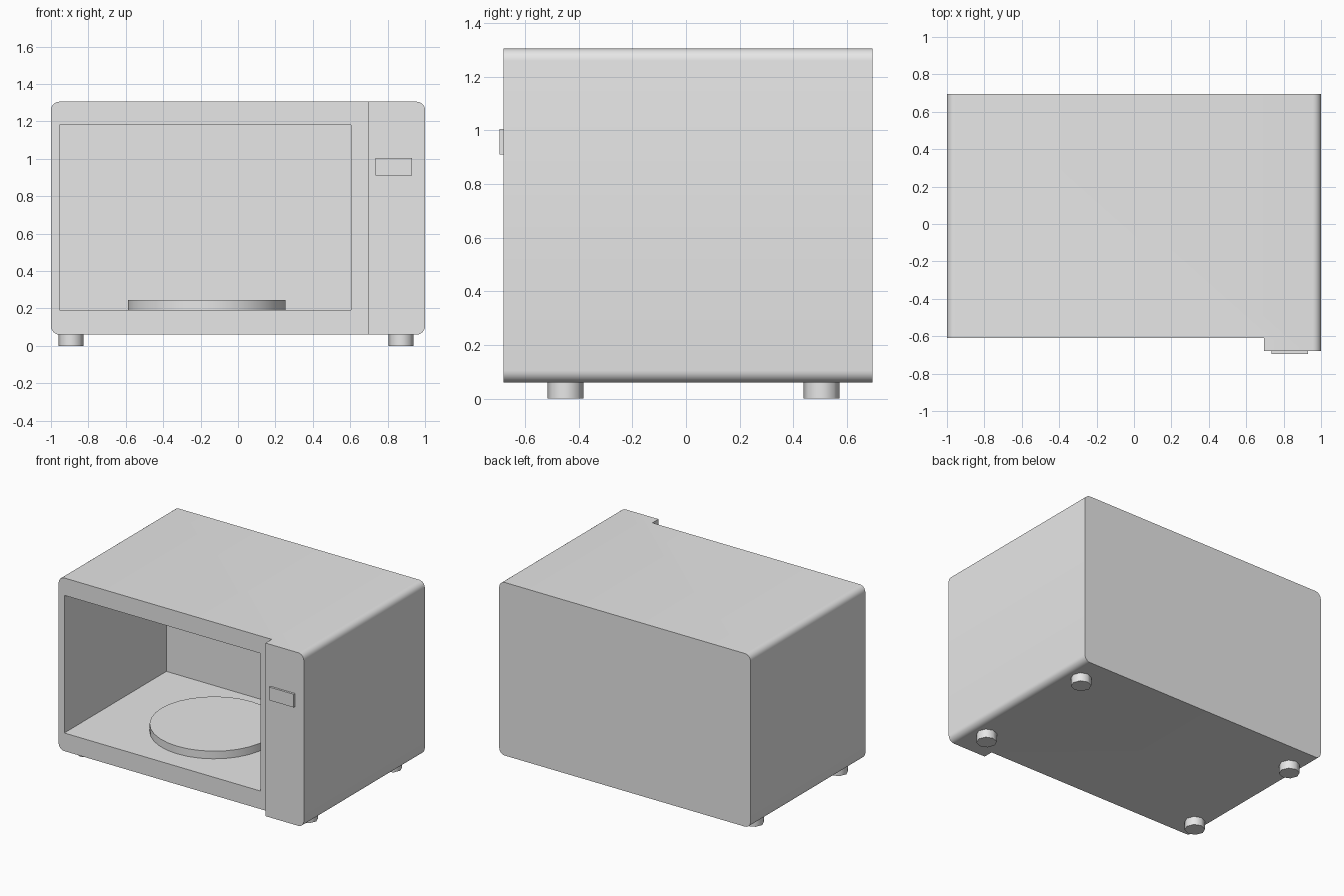
import bpy
import bmesh
import math

default = bpy.data.objects.get("Cube")
if default:
    bpy.data.objects.remove(default, do_unlink=True)

# One plain grey for everything
grey = bpy.data.materials.new("plain_grey")
grey.use_nodes = True
grey.diffuse_color = (0.8, 0.8, 0.8, 1)
grey.node_tree.nodes["Principled BSDF"].inputs["Base Color"].default_value = (0.8, 0.8, 0.8, 1)


def finish(name, bm):
    mesh = bpy.data.meshes.new(name)
    bm.to_mesh(mesh)
    bm.free()
    mesh.materials.append(grey)
    obj = bpy.data.objects.new(name, mesh)
    bpy.context.collection.objects.link(obj)
    return obj


def box(name, low, high, radius=0):
    """Box between two corners; radius rounds the edges running front to back."""
    bm = bmesh.new()
    bmesh.ops.create_cube(bm, size=1)
    for v in bm.verts:
        v.co = [a if c < 0 else b for c, a, b in zip(v.co, low, high)]
    if radius:
        edges = [e for e in bm.edges
                 if abs(e.verts[0].co.y - e.verts[1].co.y) > 0.1]
        bmesh.ops.bevel(bm, geom=edges, offset=radius, segments=6,
                        profile=0.5, affect='EDGES')
    return finish(name, bm)


def disc(name, x, y, bottom, top, radius, sides):
    bm = bmesh.new()
    bmesh.ops.create_cone(bm, cap_ends=True, segments=sides, radius1=radius,
                          radius2=radius, depth=top - bottom)
    bmesh.ops.translate(bm, verts=bm.verts, vec=(x, y, (bottom + top) / 2))
    return finish(name, bm)


def smooth(obj, degrees=50):
    bpy.ops.object.select_all(action='DESELECT')
    obj.select_set(True)
    bpy.context.view_layer.objects.active = obj
    bpy.ops.object.shade_smooth_by_angle(angle=math.radians(degrees))


def cut(obj, cutter):
    mod = obj.modifiers.new("cut", 'BOOLEAN')
    mod.operation = 'DIFFERENCE'
    mod.solver = 'EXACT'
    mod.object = cutter
    bpy.context.view_layer.objects.active = obj
    bpy.ops.object.modifier_apply(modifier=mod.name)
    bpy.data.objects.remove(cutter, do_unlink=True)


# Housing: rounded shell, stepped back left of the control panel, open cavity
housing = box("housing", (-1, -0.68, 0.06), (1, 0.695, 1.305), radius=0.045)
cut(housing, box("front_step_cutter", (-2, -2, -1), (0.695, -0.61, 2)))
cut(housing, box("cavity_cutter", (-0.955, -1, 0.19), (0.605, 0.55, 1.18)))
smooth(housing, 30)

# Display on the control panel
box("display", (0.735, -0.695, 0.91), (0.93, -0.67, 1.005))

# Turntable plate on the cavity floor
smooth(disc("turntable", -0.167, -0.03, 0.18, 0.245, 0.422, 32))

# Four short feet
for side, x in (("right", -0.893), ("left", 0.872)):
    for end, y in (("front", -0.45), ("back", 0.505)):
        smooth(disc(f"{end}_{side}_foot", x, y, 0, 0.07, 0.067, 8))
